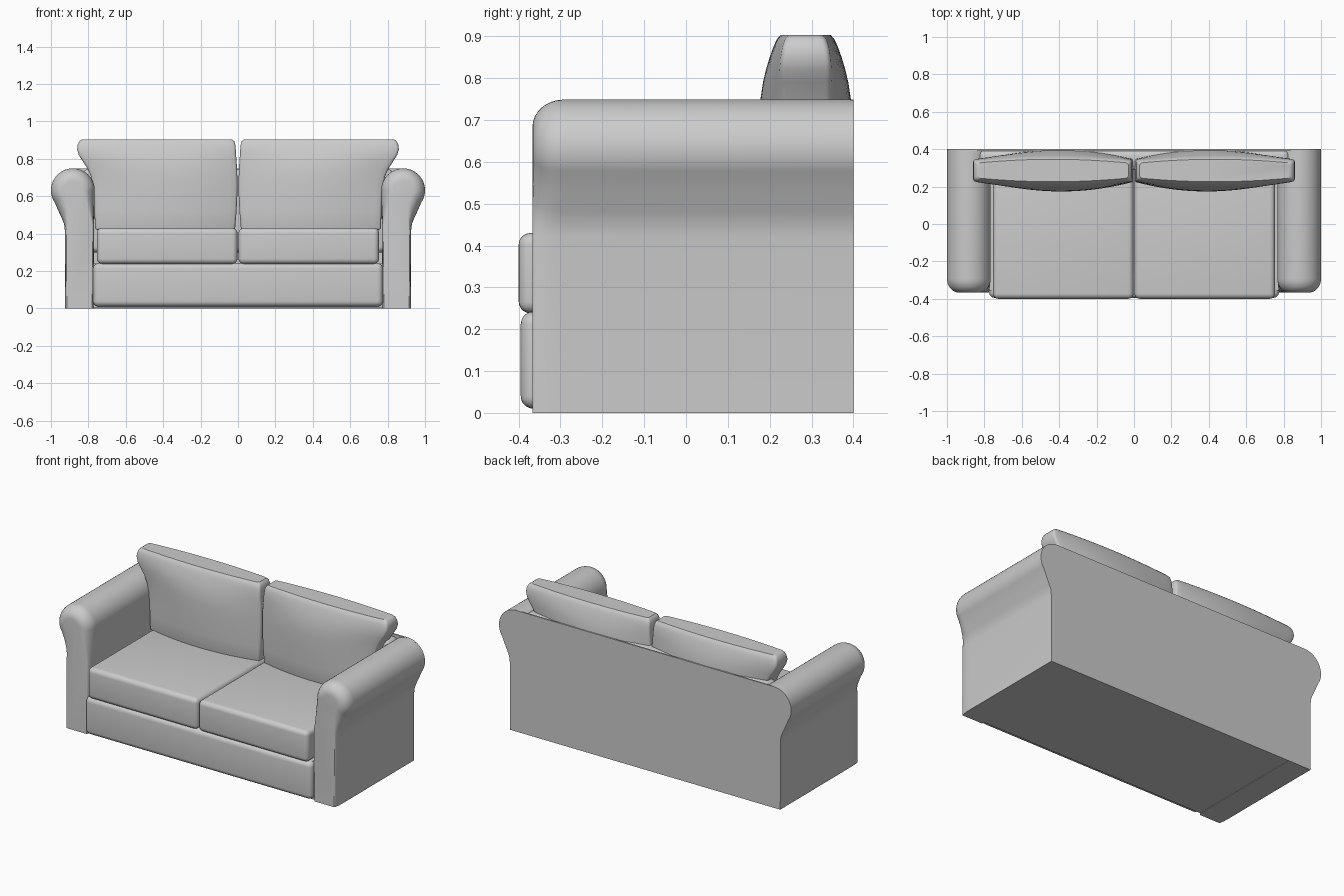
import bpy, bmesh
from math import sin, cos, sqrt, radians

if "Cube" in bpy.data.objects:
    bpy.data.objects.remove(bpy.data.objects["Cube"])


def finish(bm, name, bevel=0.0, segments=4):
    """Turn a bmesh into a smooth-shaded object with optional rounded edges."""
    bmesh.ops.recalc_face_normals(bm, faces=bm.faces)
    me = bpy.data.meshes.new(name)
    bm.to_mesh(me)
    bm.free()
    ob = bpy.data.objects.new(name, me)
    bpy.context.collection.objects.link(ob)
    bpy.ops.object.select_all(action='DESELECT')
    ob.select_set(True)
    bpy.context.view_layer.objects.active = ob
    if bevel:
        mod = ob.modifiers.new("rounding", 'BEVEL')
        mod.width, mod.segments = bevel, segments
        mod.limit_method, mod.angle_limit = 'ANGLE', radians(50)
        bpy.ops.object.modifier_apply(modifier=mod.name)
    bpy.ops.object.shade_smooth_by_angle(angle=radians(35))
    return ob


def loft(rings, name, bevel=0.0, segments=3):
    """Skin closed rings of points and cap both ends."""
    bm = bmesh.new()
    rows = [[bm.verts.new(p) for p in ring] for ring in rings]
    n = len(rows[0])
    for a, b in zip(rows, rows[1:]):
        for i in range(n):
            j = (i + 1) % n
            bm.faces.new((a[i], a[j], b[j], b[i]))
    bm.faces.new(rows[0])
    bm.faces.new(rows[-1])
    return finish(bm, name, bevel, segments)


def box(name, x, y, z, bevel=0.0, segments=4):
    rings = [[(x[0], y[0], h), (x[1], y[0], h), (x[1], y[1], h), (x[0], y[1], h)] for h in z]
    return loft(rings, name, bevel, segments)


# Rolled arm section: leg plus round top, shrunk by d towards the front
CX, CZ, R = 0.883, 0.632, 0.117


def roll(start, end, steps):
    return [(CX + R * cos(radians(start + (end - start) * i / steps)),
             CZ + R * sin(radians(start + (end - start) * i / steps))) for i in range(steps + 1)]


NECK = [(0.962, 0.525, 0.8), (0.942, 0.482, 0.5), (0.93, 0.452, 0.3), (0.926, 0.42, 0.15), (0.925, 0, 0.15)]


def arm_section(d):
    pts = [(0.77 + 0.15 * d, 0), (0.769 + 0.15 * d, 0.45)]
    k = 1 - d / R
    pts += [(CX + (x - CX) * k, CZ + (z - CZ) * k) for x, z in roll(180, -35, 28)]
    for x, z, w in NECK:
        lift = w * d * 0.6 if z > 0.43 else 0
        pts.append((x - w * d, z + lift))
    return pts


# Arms, with domed fronts
FRONT, DEPTH, INSET = -0.367, 0.075, 0.065
stations = []
for i in range(9):
    a = radians(90 * i / 8)
    stations.append((FRONT + DEPTH * (1 - cos(a)), INSET * (1 - sin(a))))
stations.append((0.393, 0.0))
for s, side in ((-1, "left"), (1, "right")):
    loft([[(s * x, y, z) for x, z in arm_section(d)] for y, d in stations], side + "_arm")

# Flat back panel following both arm outlines
half = roll(90, -35, 18) + [(x, z) for x, z, w in NECK]
outline = half + [(-x, z) for x, z in reversed(half)]
loft([[(x, y, z) for x, z in outline] for y in (0.391, 0.4)], "back_panel")

# Upholstered backrest behind the cushions
box("backrest", (-0.83, 0.83), (0.29, 0.395), (0.3, 0.745), 0.03)

# Base frame and padded front rail
box("base", (-0.772, 0.772), (-0.355, 0.395), (0.003, 0.24))
box("front_rail", (-0.775, 0.775), (-0.395, -0.25), (0.01, 0.242), 0.03, 5)

# Seat cushions
for s, side in ((-1, "left"), (1, "right")):
    x = sorted((s * 0.003, s * 0.754))
    box(side + "_seat_cushion", x, (-0.4, 0.32), (0.238, 0.43), 0.028, 5)

# Back cushions: lens-shaped sections (z, inner x, outer x, half depth, end half depth)
SECTIONS = [(0.42, 0.016, 0.764, 0.108, 0.06), (0.52, 0.008, 0.767, 0.111, 0.06),
            (0.60, 0.004, 0.770, 0.112, 0.06), (0.66, 0.003, 0.776, 0.112, 0.06),
            (0.71, 0.004, 0.788, 0.111, 0.06), (0.75, 0.005, 0.806, 0.108, 0.06),
            (0.79, 0.008, 0.832, 0.102, 0.06), (0.82, 0.010, 0.851, 0.095, 0.06),
            (0.85, 0.012, 0.860, 0.086, 0.058), (0.875, 0.014, 0.857, 0.077, 0.054),
            (0.893, 0.019, 0.849, 0.069, 0.048), (0.903, 0.030, 0.836, 0.060, 0.040)]
N = 20
for s, side in ((-1, "left"), (1, "right")):
    rings = []
    for z, x0, x1, h, e in SECTIONS:
        front, back = [], []
        for i in range(N + 1):
            u = 2 * i / N - 1
            w = e + (h - e) * (1 - u * u)
            x = s * (x0 + (x1 - x0) * i / N)
            front.append((x, 0.286 - w, z))
            back.append((x, 0.286 + w, z))
        rings.append(front + back[::-1])
    loft(rings, side + "_back_cushion", 0.012)
